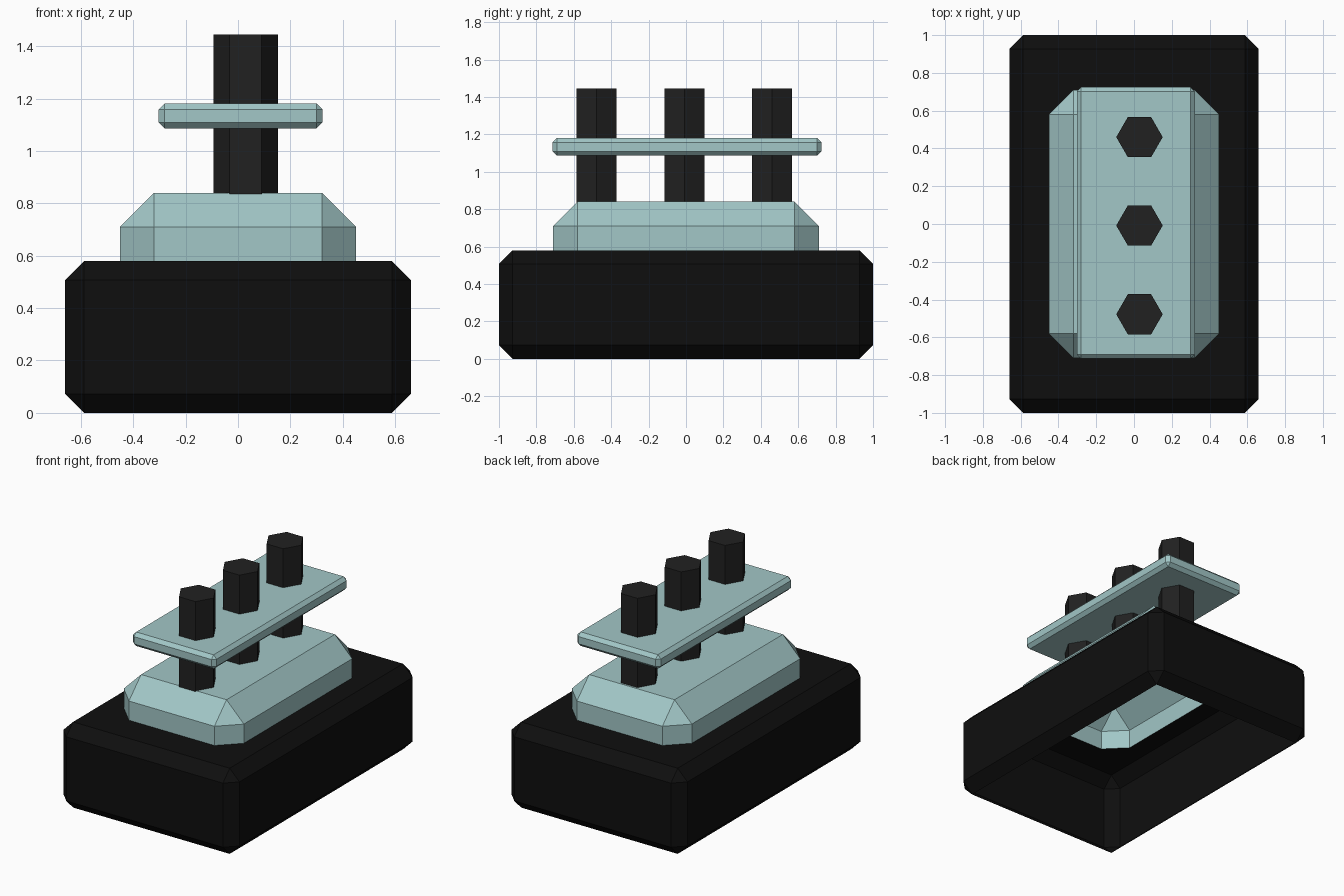
import bpy, bmesh
from math import pi
from mathutils import Matrix, Vector

if "Cube" in bpy.data.objects:
    bpy.data.objects.remove(bpy.data.objects["Cube"])


def material(name, rgb):
    m = bpy.data.materials.new(name)
    m.diffuse_color = (*rgb, 1)
    m.use_nodes = True
    m.node_tree.nodes["Principled BSDF"].inputs["Base Color"].default_value = m.diffuse_color
    return m


black = material("black", (0.0045, 0.0045, 0.0045))
charcoal = material("charcoal", (0.015, 0.015, 0.015))
teal = material("pale_teal", (0.36, 0.57, 0.57))


def finish(bm, name, mat):
    me = bpy.data.meshes.new(name)
    bm.to_mesh(me)
    bm.free()
    me.materials.append(mat)
    ob = bpy.data.objects.new(name, me)
    bpy.context.collection.objects.link(ob)
    return ob


def chamfered_box(lo, hi, bevel):
    lo, hi = Vector(lo), Vector(hi)
    bm = bmesh.new()
    mat = Matrix.Translation((lo + hi) / 2) @ Matrix.Diagonal((*(hi - lo), 1))
    bmesh.ops.create_cube(bm, size=1, matrix=mat)
    bmesh.ops.bevel(bm, geom=bm.edges[:], offset=bevel, segments=1,
                    profile=0.5, affect='EDGES')
    return bm


def flat_faces(bm, z):
    return [f for f in bm.faces if all(abs(v.co.z - z) < 1e-4 for v in f.verts)]


BASE_TOP = 0.58

# Raised step: open underneath, its octagonal rim sits on the base
bm = chamfered_box((-0.45, -0.71, 0.3), (0.45, 0.71, 0.84), 0.13)
bmesh.ops.delete(bm, geom=[v for v in bm.verts if v.co.z < 0.4], context='VERTS')
for v in bm.verts:
    if v.co.z < 0.6:
        v.co.z = BASE_TOP
rim = [[v.co.copy() for v in e.verts] for e in bm.edges
       if all(abs(v.co.z - BASE_TOP) < 1e-4 for v in e.verts)]
finish(bm, "raised_step", teal)

# Base: hollow shell without a bottom, top opening matches the step rim
bm = chamfered_box((-0.66, -1, 0), (0.66, 1, BASE_TOP), 0.073)
top = flat_faces(bm, BASE_TOP)
outer = list(top[0].edges)
bmesh.ops.delete(bm, geom=top + flat_faces(bm, 0), context='FACES_ONLY')
points = {}
inner = []
for pair in rim:
    vs = []
    for p in pair:
        key = (round(p.x, 4), round(p.y, 4))
        if key not in points:
            points[key] = bm.verts.new(p)
        vs.append(points[key])
    inner.append(bm.edges.new(vs))
bmesh.ops.triangle_fill(bm, edges=outer + inner, use_beauty=True, normal=(0, 0, 1))
finish(bm, "base", black)

# Upper plate
bm = chamfered_box((-0.303, -0.713, 1.086), (0.323, 0.724, 1.181), 0.023)
finish(bm, "upper_plate", teal)

# Three hexagonal posts through the plate
z0, z1 = 0.832, 1.445
for i, y in enumerate((-0.478, -0.008, 0.46)):
    bm = bmesh.new()
    place = Matrix.Translation((0.029, y, (z0 + z1) / 2)) @ Matrix.Rotation(pi / 2, 4, 'Z')
    bmesh.ops.create_cone(bm, cap_ends=True, segments=6, radius1=0.123,
                          radius2=0.123, depth=z1 - z0, matrix=place)
    finish(bm, f"post_{i + 1}", charcoal)
